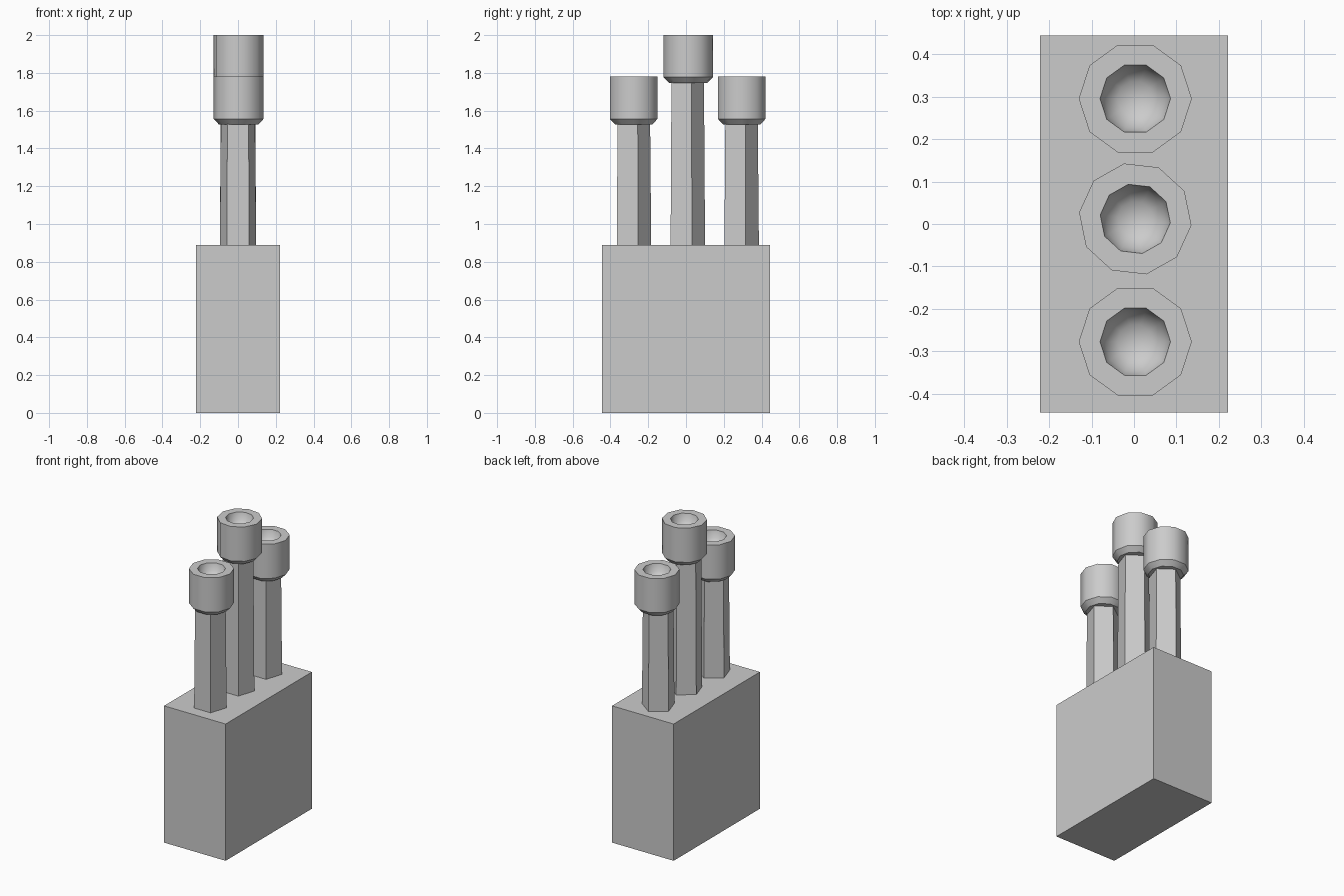
import bpy, bmesh, math

if "Cube" in bpy.data.objects:
    bpy.data.objects.remove(bpy.data.objects["Cube"])


def lathe(name, profile, sides, center, turn=0.0, smooth=None):
    """Spin a (radius, z) profile into a low-poly solid; radius 0 closes an end."""
    bm = bmesh.new()
    rings = []
    for r, z in profile:
        count = sides if r > 0 else 1
        rings.append([bm.verts.new((r * math.cos(turn + i * math.tau / sides),
                                    r * math.sin(turn + i * math.tau / sides), z))
                      for i in range(count)])
    for a, b in zip(rings, rings[1:]):
        for i in range(sides):
            corners = [a[i % len(a)], a[(i + 1) % sides % len(a)],
                       b[(i + 1) % sides % len(b)], b[i % len(b)]]
            bm.faces.new(list(dict.fromkeys(corners)))
    bmesh.ops.recalc_face_normals(bm, faces=bm.faces)
    mesh = bpy.data.meshes.new(name)
    bm.to_mesh(mesh)
    bm.free()
    obj = bpy.data.objects.new(name, mesh)
    obj.location = (*center, 0)
    bpy.context.collection.objects.link(obj)
    if smooth:
        bpy.ops.object.select_all(action='DESELECT')
        obj.select_set(True)
        bpy.context.view_layer.objects.active = obj
        bpy.ops.object.shade_smooth_by_angle(angle=math.radians(smooth))
    return obj


# Chimney stack block
bpy.ops.mesh.primitive_cube_add(size=1, location=(0, 0, 0.445))
stack = bpy.context.object
stack.name = "stack_block"
stack.scale = (0.443, 0.887, 0.89)
bpy.ops.object.transform_apply(location=False, rotation=False, scale=True)

# Three pots: shaft y, collar y, top height, collar turn
pots = {
    "front": (-0.285, -0.277, 1.78, 0.0),
    "middle": (0.0, 0.012, 2.0, -6.5),
    "back": (0.285, 0.295, 1.78, 0.0),
}
for label, (shaft_y, collar_y, top, turn) in pots.items():
    base = top - 0.253
    # Five-sided tapering shaft
    lathe(label + "_pot_shaft",
          [(0, 0.87), (0.101, 0.87), (0.095, base + 0.02), (0, base + 0.02)],
          5, (0, shaft_y), math.radians(90))
    # Ten-sided collar with a chamfered underside and a bowl-shaped opening
    lathe(label + "_pot_collar",
          [(0, base), (0.104, base), (0.133, base + 0.03), (0.133, top),
           (0.083, top), (0.072, top - 0.045), (0.042, top - 0.07), (0, top - 0.078)],
          10, (0.003, collar_y), math.radians(turn), smooth=40)
